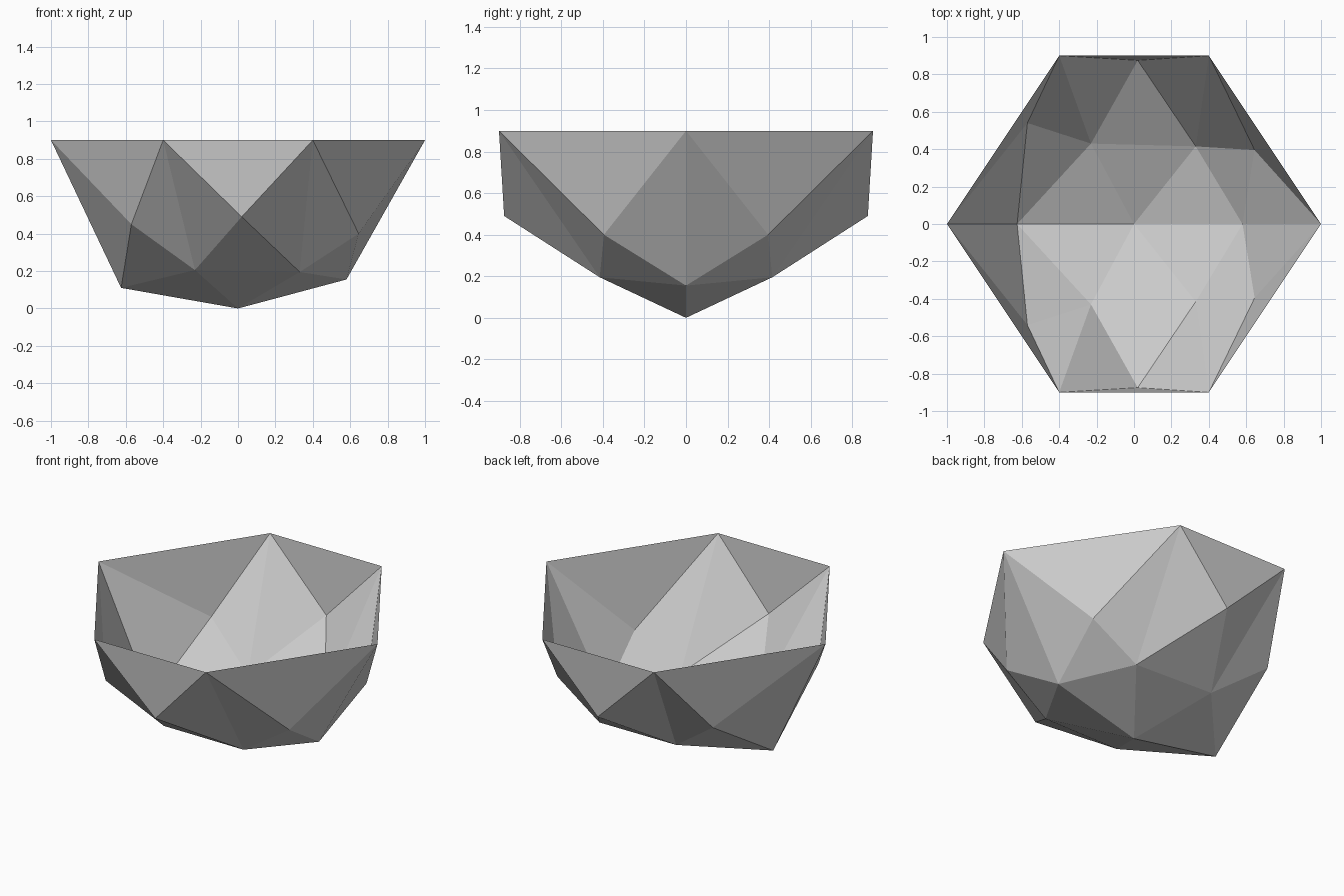
import bpy
import bmesh
from mathutils import Vector

cube = bpy.data.objects.get("Cube")
if cube:
    bpy.data.objects.remove(cube, do_unlink=True)

# One plain stone colour
grey = bpy.data.materials.new("stone_grey")
grey.use_nodes = True
colour = (0.6, 0.6, 0.6, 1)
grey.diffuse_color = colour
grey.node_tree.nodes["Principled BSDF"].inputs["Base Color"].default_value = colour

# Corner points of the front half
points = {
    "rim_right": (-1, 0, 0.9),
    "rim_front_right": (-0.4, -0.9, 0.9),
    "rim_front_left": (0.4, -0.9, 0.9),
    "rim_left": (1, 0, 0.9),
    "wall_right": (-0.57, -0.54, 0.45),
    "wall_front": (0.02, -0.875, 0.49),
    "wall_left": (0.645, -0.395, 0.4),
    "base_right": (-0.625, 0, 0.11),
    "base_front_right": (-0.23, -0.43, 0.205),
    "base_front_left": (0.33, -0.415, 0.195),
    "base_left": (0.58, 0, 0.155),
    "bottom": (0, 0, 0),
}

# Facets of the front half
facets = [
    "rim_right rim_front_right wall_right",
    "rim_front_right rim_front_left wall_front",
    "rim_front_left rim_left wall_left",
    "rim_right wall_right base_right",
    "wall_right base_right base_front_right",
    "wall_right rim_front_right base_front_right",
    "rim_front_right wall_front base_front_right",
    "wall_front base_front_right base_front_left",
    "wall_front rim_front_left base_front_left",
    "rim_front_left wall_left base_front_left",
    "wall_left base_front_left base_left",
    "wall_left rim_left base_left",
    "bottom base_right base_front_right",
    "bottom base_front_right base_front_left",
    "bottom base_front_left base_left",
]

bm = bmesh.new()
verts = {name: bm.verts.new(co) for name, co in points.items()}
inside = Vector((0, 0, 0.9))
for facet in facets:
    face = bm.faces.new([verts[name] for name in facet.split()])
    face.normal_update()
    # Turn every facet outward
    if face.normal.dot(face.calc_center_median() - inside) < 0:
        face.normal_flip()

mesh = bpy.data.meshes.new("faceted_bowl")
bm.to_mesh(mesh)
bm.free()
mesh.materials.append(grey)

# Open faceted bowl, mirrored front to back
bowl = bpy.data.objects.new("faceted_bowl", mesh)
bpy.context.collection.objects.link(bowl)
mirror = bowl.modifiers.new("Mirror", "MIRROR")
mirror.use_axis = (False, True, False)
mirror.use_clip = True
